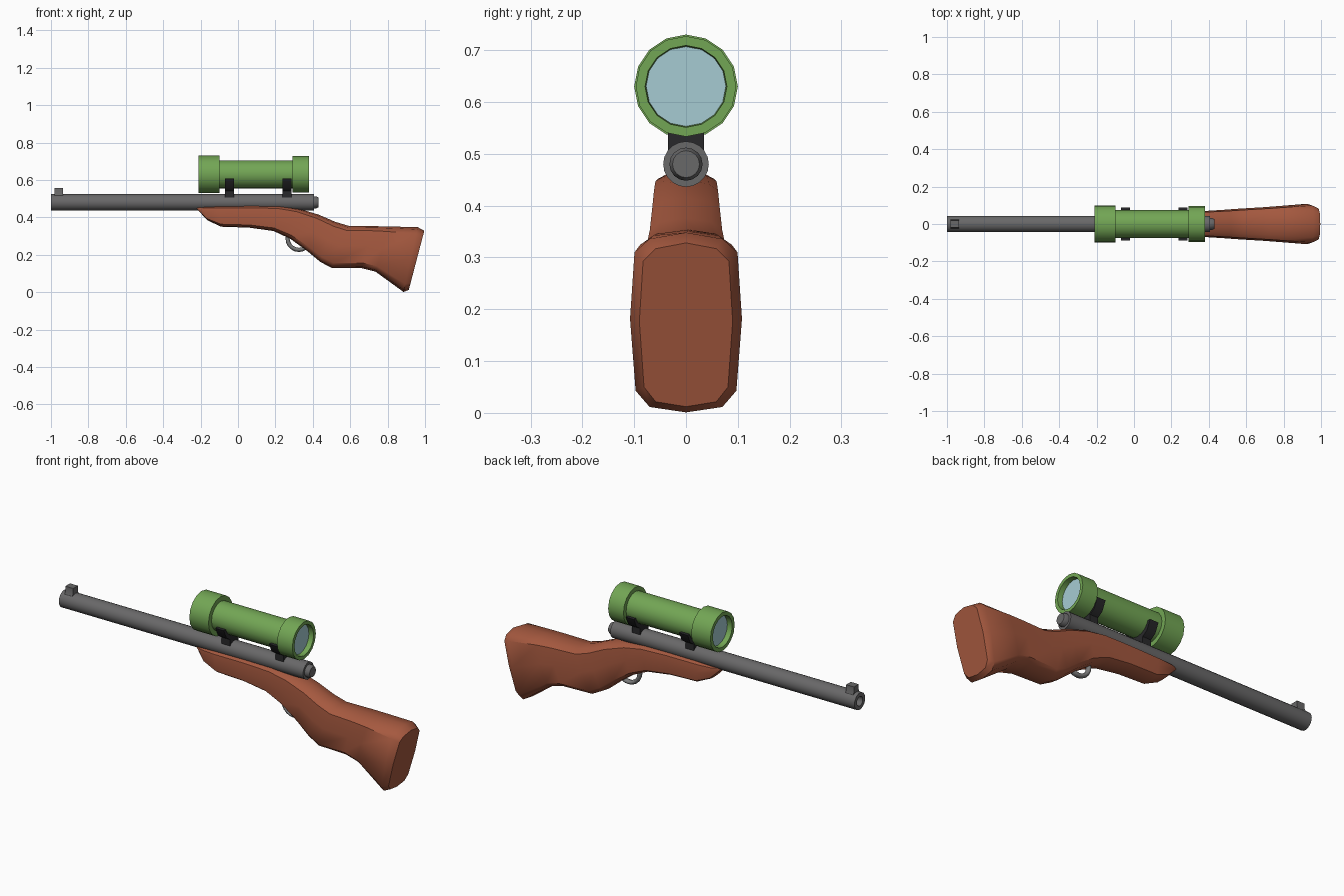
import bpy, bmesh
from math import radians, pi
from mathutils import Matrix, Vector

cube = bpy.data.objects.get("Cube")
if cube:
    bpy.data.objects.remove(cube, do_unlink=True)


def material(name, rgb):
    m = bpy.data.materials.new(name)
    m.use_nodes = True
    colour = (*rgb, 1)
    m.diffuse_color = colour
    m.node_tree.nodes["Principled BSDF"].inputs["Base Color"].default_value = colour
    return m


wood = material("reddish wood", (0.38, 0.1, 0.05))
green = material("scope green", (0.17, 0.38, 0.09))
steel = material("dark steel", (0.14, 0.138, 0.14))
bright = material("guard steel", (0.2, 0.2, 0.2))
black = material("black metal", (0.022, 0.022, 0.024))
glass = material("pale blue lens", (0.38, 0.6, 0.65))


def finish(bm, name, mat, angle=35):
    bmesh.ops.remove_doubles(bm, verts=bm.verts, dist=0.0001)
    bmesh.ops.recalc_face_normals(bm, faces=bm.faces)
    mesh = bpy.data.meshes.new(name)
    bm.to_mesh(mesh)
    bm.free()
    mesh.materials.append(mat)
    ob = bpy.data.objects.new(name, mesh)
    bpy.context.collection.objects.link(ob)
    bpy.ops.object.select_all(action='DESELECT')
    ob.select_set(True)
    bpy.context.view_layer.objects.active = ob
    bpy.ops.object.shade_smooth_by_angle(angle=radians(angle))
    return ob


def lathe(name, mat, z, profile, sides):
    """Turn a profile of (x, radius) points around a lengthwise axis."""
    bm = bmesh.new()
    vs = [bm.verts.new((x, 0, z + r)) for x, r in profile]
    es = [bm.edges.new(pair) for pair in zip(vs, vs[1:])]
    bmesh.ops.spin(bm, geom=vs + es, cent=(0, 0, z), axis=(1, 0, 0),
                   angle=2 * pi, steps=sides)
    return finish(bm, name, mat)


def prism(name, mat, outline, x0, x1):
    """Extrude a (y, z) outline from x0 to x1."""
    bm = bmesh.new()
    face = bm.faces.new([bm.verts.new((x0, y, z)) for y, z in outline])
    out = bmesh.ops.extrude_face_region(bm, geom=[face], use_keep_orig=True)
    moved = [v for v in out["geom"] if isinstance(v, bmesh.types.BMVert)]
    bmesh.ops.translate(bm, verts=moved, vec=(x1 - x0, 0, 0))
    return finish(bm, name, mat)


# Barrel with hollow muzzle, and stepped bolt end
BORE, AIM = 0.48, 0.63
lathe("barrel", steel, BORE, [(-0.9, 0), (-0.9, 0.024), (-1, 0.024), (-1, 0.044),
                              (0.405, 0.044), (0.405, 0)], 20)
lathe("bolt_end", steel, BORE, [(0.39, 0), (0.39, 0.032), (0.418, 0.032),
                                (0.43, 0.026), (0.43, 0)], 16)

# Front sight
prism("front_sight", steel, [(-0.03, 0.505), (0.03, 0.505), (0.019, 0.53), (0.019, 0.556),
                             (-0.019, 0.556), (-0.019, 0.53)], -0.98, -0.935)

# Scope body with flared, recessed ends
lathe("scope_body", green, AIM, [(-0.18, 0), (-0.18, 0.077), (-0.21, 0.08), (-0.21, 0.1),
                                 (-0.1, 0.1), (-0.1, 0.075), (0.292, 0.075),
                                 (0.292, 0.097), (0.38, 0.097), (0.38, 0.079),
                                 (0.35, 0.077), (0.35, 0)], 16)
for name, x in (("front_lens", -0.184), ("rear_lens", 0.35)):
    lathe(name, glass, AIM, [(x, 0), (x, 0.077), (x + 0.004, 0.077), (x + 0.004, 0)], 16)

# Scope mounts: a foot with a cradle that hugs the tube
half = [(0.035, 0.5), (0.035, 0.54), (0.065, 0.56), (0.087, 0.607)]
cradle = half + [(-y, z) for y, z in reversed(half)]
for name, x0, x1 in (("front_mount", -0.07, -0.021), ("rear_mount", 0.239, 0.286)):
    prism(name, black, cradle, x0, x1)

# Trigger guard ring
bpy.ops.mesh.primitive_torus_add(major_radius=0.061, minor_radius=0.011,
                                 major_segments=20, minor_segments=8,
                                 location=(0.326, 0, 0.287), rotation=(pi / 2, 0, 0))
guard = bpy.context.object
guard.name = "trigger_guard"
guard.scale.z = 1.3
guard.data.materials.append(bright)
bpy.ops.object.shade_smooth_by_angle(angle=radians(60))

# Stock: rounded sections, each as top x, top z, bottom x, bottom z, half width
sections = [(-0.225, 0.457, -0.215, 0.44, 0.03),
            (-0.18, 0.458, -0.165, 0.385, 0.05),
            (-0.1, 0.462, -0.09, 0.35, 0.057),
            (0.08, 0.464, 0.06, 0.345, 0.06),
            (0.22, 0.462, 0.19, 0.327, 0.064),
            (0.32, 0.448, 0.28, 0.285, 0.067),
            (0.43, 0.415, 0.37, 0.22, 0.071),
            (0.52, 0.376, 0.44, 0.162, 0.076),
            (0.59, 0.355, 0.5, 0.13, 0.081),
            (0.73, 0.353, 0.66, 0.129, 0.09),
            (0.81, 0.351, 0.735, 0.11, 0.096),
            (0.96, 0.348, 0.885, 0.001, 0.108),
            (0.996, 0.328, 0.913, 0.012, 0.09)]
side = [(0, 1), (0.65, 0.965), (0.92, 0.89), (1, 0.52), (0.9, 0.12), (0.65, 0.03), (0, 0)]
ring = side + [(-w, t) for w, t in reversed(side[1:-1])]
bm = bmesh.new()
loops = []
for xt, zt, xb, zb, w in sections:
    top, low = Vector((xt, 0, zt)), Vector((xb, 0, zb))
    loops.append([bm.verts.new(low.lerp(top, t) + Vector((s * w, 0, 0)).yxz)
                  for s, t in ring])
for a, b in zip(loops, loops[1:]):
    for i in range(len(ring)):
        j = (i + 1) % len(ring)
        bm.faces.new((a[i], a[j], b[j], b[i]))
bm.faces.new(loops[0])
bm.faces.new(loops[-1])
finish(bm, "stock", wood, 40)
